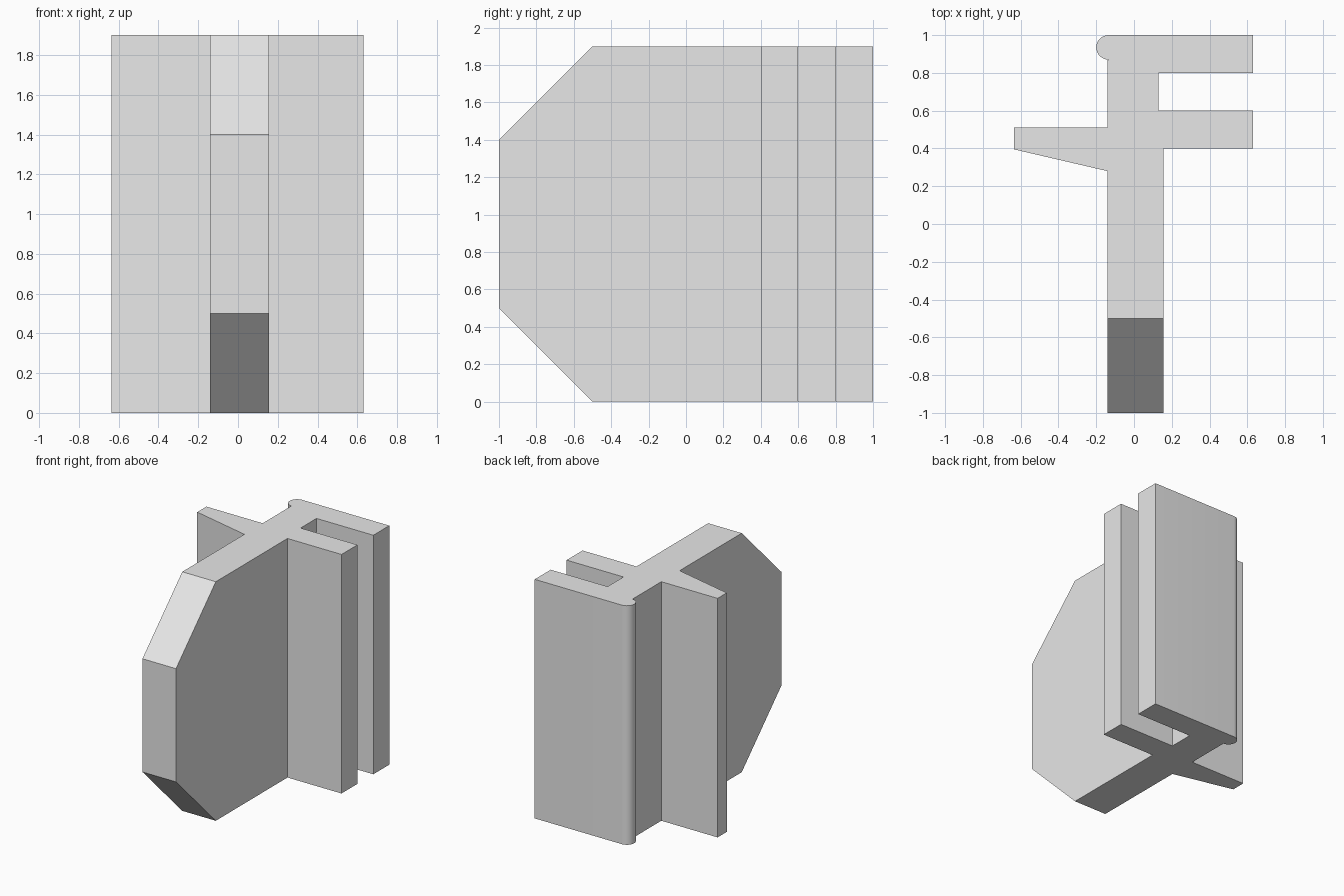
import bpy, bmesh
from math import sin, cos, radians
from mathutils import Vector

default = bpy.data.objects.get("Cube")
if default:
    bpy.data.objects.remove(default, do_unlink=True)

HEIGHT = 1.9

# One plain grey material
grey = bpy.data.materials.new("light grey")
grey.use_nodes = True
grey.diffuse_color = (0.8, 0.8, 0.8, 1)
grey.node_tree.nodes["Principled BSDF"].inputs["Base Color"].default_value = (0.8, 0.8, 0.8, 1)

# Plan outline: web, slotted double arm on the left, tapered fin on the right
outline = [
    (-0.14, -1), (0.155, -1), (0.155, 0.4), (0.63, 0.4), (0.63, 0.6),
    (0.13, 0.6), (0.13, 0.8), (0.63, 0.8), (0.63, 1),
]
# Rounded bead on the back right corner
for i in range(17):
    a = radians(90 + 180 * i / 16)
    outline.append((-0.135 + 0.065 * cos(a), 0.935 + 0.065 * sin(a)))
outline += [(-0.14, 0.867), (-0.14, 0.51), (-0.635, 0.51), (-0.635, 0.395), (-0.14, 0.28)]

# Extrude the outline to full height
bm = bmesh.new()
base = bm.faces.new([bm.verts.new((x, y, 0)) for x, y in outline])
top = bmesh.ops.extrude_face_region(bm, geom=[base], use_keep_orig=True)
bmesh.ops.translate(bm, vec=(0, 0, HEIGHT),
                    verts=[g for g in top["geom"] if isinstance(g, bmesh.types.BMVert)])

# Slice off the upper and lower front corners of the web
for z, up in ((1.4, 1), (0.5, -1)):
    cut = bmesh.ops.bisect_plane(bm, geom=bm.verts[:] + bm.edges[:] + bm.faces[:],
                                 plane_co=Vector((0, -1, z)), plane_no=Vector((0, -1, up)),
                                 clear_outer=True)
    bmesh.ops.holes_fill(bm, edges=[e for e in bm.edges if e.is_boundary], sides=0)
bmesh.ops.remove_doubles(bm, verts=bm.verts, dist=0.0005)
bmesh.ops.recalc_face_normals(bm, faces=bm.faces)

mesh = bpy.data.meshes.new("slotted_profile")
bm.to_mesh(mesh)
bm.free()
mesh.materials.append(grey)
profile = bpy.data.objects.new("slotted_profile", mesh)
bpy.context.collection.objects.link(profile)

# Smooth the bead only, keeping the other edges sharp
bpy.ops.object.select_all(action="DESELECT")
profile.select_set(True)
bpy.context.view_layer.objects.active = profile
bpy.ops.object.shade_smooth_by_angle(angle=radians(25))
